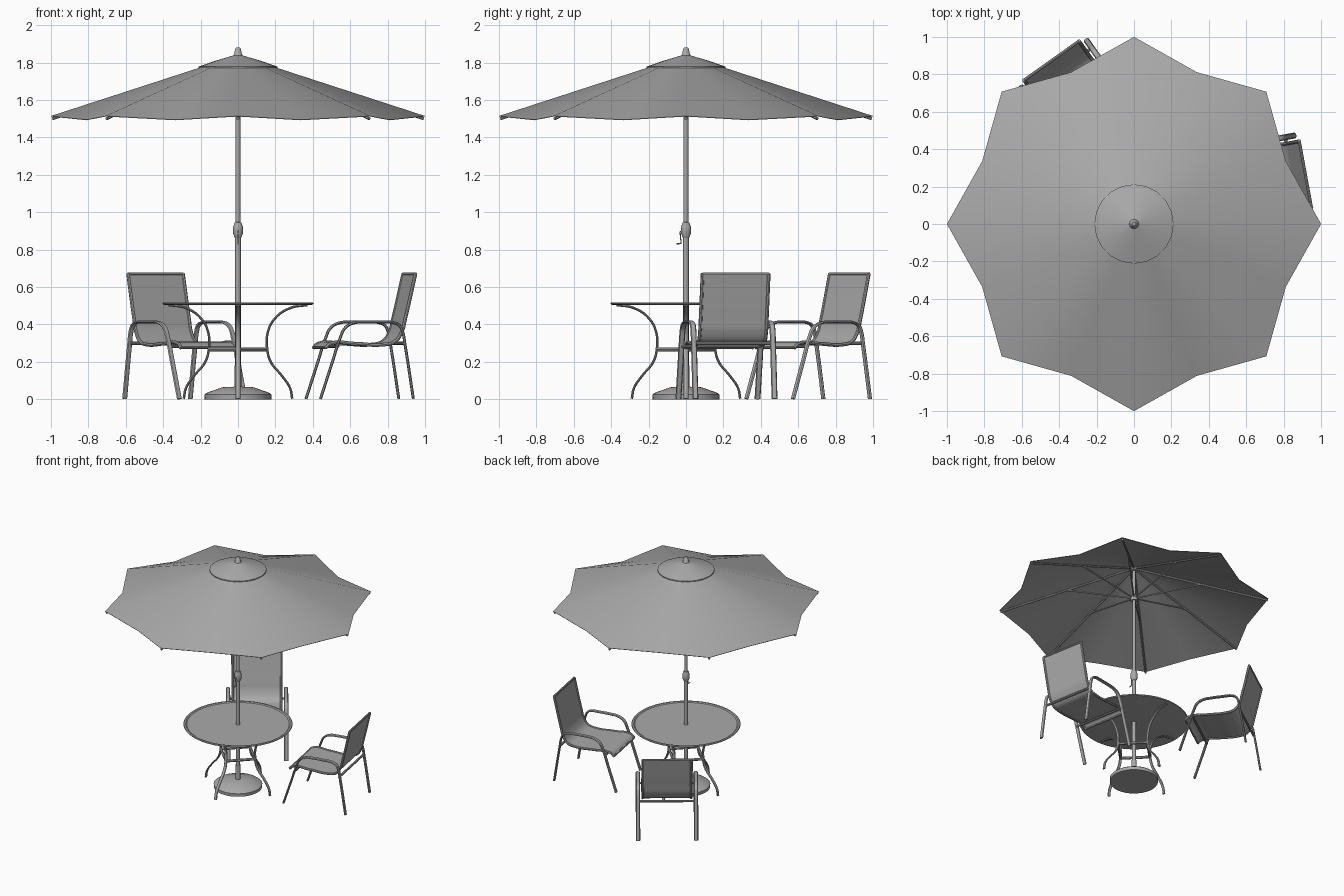
import bpy, bmesh, math
from mathutils import Matrix

if "Cube" in bpy.data.objects:
    bpy.data.objects.remove(bpy.data.objects["Cube"])

I = Matrix.Identity(4)
# maps a flat (x, y) drawing into the side plane (y, z), its depth along x
SIDE = Matrix(((0, 0, 1, 0), (1, 0, 0, 0), (0, 1, 0, 0), (0, 0, 0, 1)))
GREY = bpy.data.materials.new("dark_grey")
GREY.diffuse_color = (0.4, 0.4, 0.4, 1)
GREY.use_nodes = True
GREY.node_tree.nodes["Principled BSDF"].inputs["Base Color"].default_value = GREY.diffuse_color


def select(ob):
    bpy.ops.object.select_all(action='DESELECT')
    ob.select_set(True)
    bpy.context.view_layer.objects.active = ob


def finish(ob, thick=0.0):
    select(ob)
    if thick:
        s = ob.modifiers.new("cloth", 'SOLIDIFY')
        s.thickness, s.offset = thick, 0
        bpy.ops.object.modifier_apply(modifier=s.name)
    bpy.ops.object.shade_smooth_by_angle(angle=math.radians(35))
    ob.data.materials.clear()
    ob.data.materials.append(GREY)
    return ob


def curve(name, pts, r=0.0, extrude=0.0, m=I, soft=True, thick=0.0):
    """Tube (r) or ribbon (extrude) along points, turned into a mesh."""
    cu = bpy.data.curves.new(name, 'CURVE')
    cu.dimensions = '2D' if extrude else '3D'
    cu.resolution_u = 6 if soft else 1
    cu.bevel_depth, cu.bevel_resolution, cu.extrude = r, 2, extrude
    if not extrude:
        cu.fill_mode = 'FULL'
        cu.use_fill_caps = True
    sp = cu.splines.new('BEZIER')
    sp.bezier_points.add(len(pts) - 1)
    for bp, p in zip(sp.bezier_points, pts):
        bp.co = (*p, 0) if len(p) == 2 else p
        bp.handle_left_type = bp.handle_right_type = 'AUTO' if soft else 'VECTOR'
    ob = bpy.data.objects.new(name, cu)
    bpy.context.collection.objects.link(ob)
    select(ob)
    bpy.ops.object.convert(target='MESH')
    ob = bpy.context.object
    ob.name = name
    ob.data.transform(m)
    return finish(ob, thick)


def mesh(name, bm, thick=0.0):
    bmesh.ops.remove_doubles(bm, verts=bm.verts, dist=1e-5)
    bmesh.ops.recalc_face_normals(bm, faces=bm.faces)
    me = bpy.data.meshes.new(name)
    bm.to_mesh(me)
    bm.free()
    ob = bpy.data.objects.new(name, me)
    bpy.context.collection.objects.link(ob)
    return finish(ob, thick)


def lathe(name, prof, n=32):
    bm = bmesh.new()
    vs = [bm.verts.new((r, 0, z)) for r, z in prof]
    es = [bm.edges.new(p) for p in zip(vs, vs[1:])]
    bmesh.ops.spin(bm, geom=vs + es, cent=(0, 0, 0), axis=(0, 0, 1),
                   angle=math.tau, steps=n, use_merge=False)
    return mesh(name, bm)


def turn(k, n):
    return Matrix.Rotation(math.tau * k / n, 4, 'Z')


# ---- umbrella canopy: eight ribs with drawn-in edges between them
bm = bmesh.new()
rings = []
for j in range(9):
    t = 0.03 + 0.97 * j / 8
    ring = []
    for k in range(16):
        a = math.tau * k / 16
        r, z = (t, 1.838 - 0.325 * t) if k % 2 == 0 else (0.878 * t, 1.838 - 0.315 * t - 0.03 * t * t)
        ring.append(bm.verts.new((r * math.cos(a), r * math.sin(a), z)))
    rings.append(ring)
for a, b in zip(rings, rings[1:]):
    for k in range(16):
        n = (k + 1) % 16
        bm.faces.new((a[k], b[k], b[n], a[n]))
mesh("canopy", bm, 0.003)

# vent cap and finial
lathe("vent_cap", [(0.025, 1.838), (0.12, 1.81), (0.212, 1.778), (0.212, 1.771), (0.02, 1.828)], 20)
lathe("finial", [(0, 1.825), (0.03, 1.832), (0.021, 1.845), (0.014, 1.876), (0.01, 1.88), (0, 1.88)], 16)

# ribs and struts
for k in range(8):
    curve(f"rib_{k}", [(0.02, 0, 1.816), (0.993, 0, 1.5)], 0.008, m=turn(k, 8), soft=False)
    curve(f"strut_{k}", [(0.015, 0, 1.57), (0.5, 0, 1.662)], 0.006, m=turn(k, 8), soft=False)
lathe("upper_hub", [(0, 1.8), (0.028, 1.8), (0.028, 1.825), (0, 1.825)], 16)
lathe("runner", [(0, 1.545), (0.026, 1.545), (0.026, 1.585), (0, 1.585)], 16)

# pole and base
lathe("pole", [(0, 0.05), (0.015, 0.05), (0.015, 0.9), (0.0125, 0.9), (0.0125, 1.83), (0, 1.83)], 16)
lathe("base", [(0, 0), (0.178, 0), (0.18, 0.025), (0.168, 0.034), (0.085, 0.064), (0.02, 0.067),
               (0.019, 0.18), (0, 0.18)], 40)

# crank housing and handle
lathe("crank_housing", [(0, 0.858), (0.016, 0.862), (0.026, 0.885), (0.027, 0.92), (0.018, 0.945), (0, 0.95)], 16)
curve("crank_handle", [(0, -0.02, 0.9), (0, -0.032, 0.895), (0, -0.026, 0.832), (0, -0.05, 0.832)], 0.004, soft=False)

# ---- table with four flat curved legs joined by straight braces
lathe("table_top", [(0, 0.511), (0.38, 0.511), (0.388, 0.517), (0.4, 0.517), (0.405, 0.512),
                    (0.4, 0.506), (0.388, 0.504), (0, 0.505)], 48)
leg = [(0.372, 0, 0.504), (0.28, 0, 0.488), (0.2, 0, 0.435), (0.16, 0, 0.36), (0.156, 0, 0.27),
       (0.175, 0, 0.2), (0.235, 0, 0.125), (0.278, 0, 0.06), (0.29, 0, 0.003)]
for k in range(4):
    curve(f"table_leg_{k}", leg, 0.0065, m=turn(k, 4) @ Matrix.Diagonal((1, 2.1, 1, 1)))
    curve(f"table_brace_{k}", [(0.154, 0, 0.267), (0, 0.154, 0.267)], 0.011, m=turn(k, 4), soft=False)

# ---- chairs
sling = [(-0.212, 0.274), (-0.185, 0.297), (-0.05, 0.297), (0.1, 0.292), (0.165, 0.308),
         (0.203, 0.36), (0.222, 0.43), (0.278, 0.672)]
frame = [(-0.245, 0.002), (-0.18, 0.2), (-0.137, 0.33), (-0.112, 0.38), (-0.07, 0.406), (0, 0.413),
         (0.08, 0.413), (0.15, 0.41), (0.184, 0.395), (0.202, 0.36), (0.215, 0.29), (0.26, 0.002)]


def chair(tag, x, y, deg):
    place = Matrix.Translation((x, y, 0)) @ Matrix.Rotation(math.radians(deg), 4, 'Z')
    # seat and back in one sheet
    curve(tag + "seat_and_back", sling, extrude=0.178, m=place @ SIDE, thick=0.005)
    for sx, side in ((-1, "left"), (1, "right")):
        # sling edge tube and the flattened leg-and-arm loop
        curve(tag + side + "_side_rail", sling, 0.01,
              m=place @ Matrix.Translation((0.18 * sx, 0, 0)) @ SIDE)
        curve(tag + side + "_leg_and_arm", frame, 0.008,
              m=place @ Matrix.Translation((0.215 * sx, 0, 0)) @ Matrix.Diagonal((2, 1, 1, 1)) @ SIDE)
    # cross rails
    for name, w, py, pz, r in (("top_rail", 0.18, 0.278, 0.671, 0.008), ("front_rail", 0.18, -0.21, 0.276, 0.008),
                               ("front_support", 0.215, -0.15, 0.282, 0.008),
                               ("rear_support", 0.215, 0.208, 0.3, 0.009)):
        curve(tag + name, [(-w, py, pz), (w, py, pz)], r, m=place, soft=False)


chair("right_chair_", 0.643, 0.215, -79.6)
chair("back_chair_", -0.28, 0.647, 35.4)
